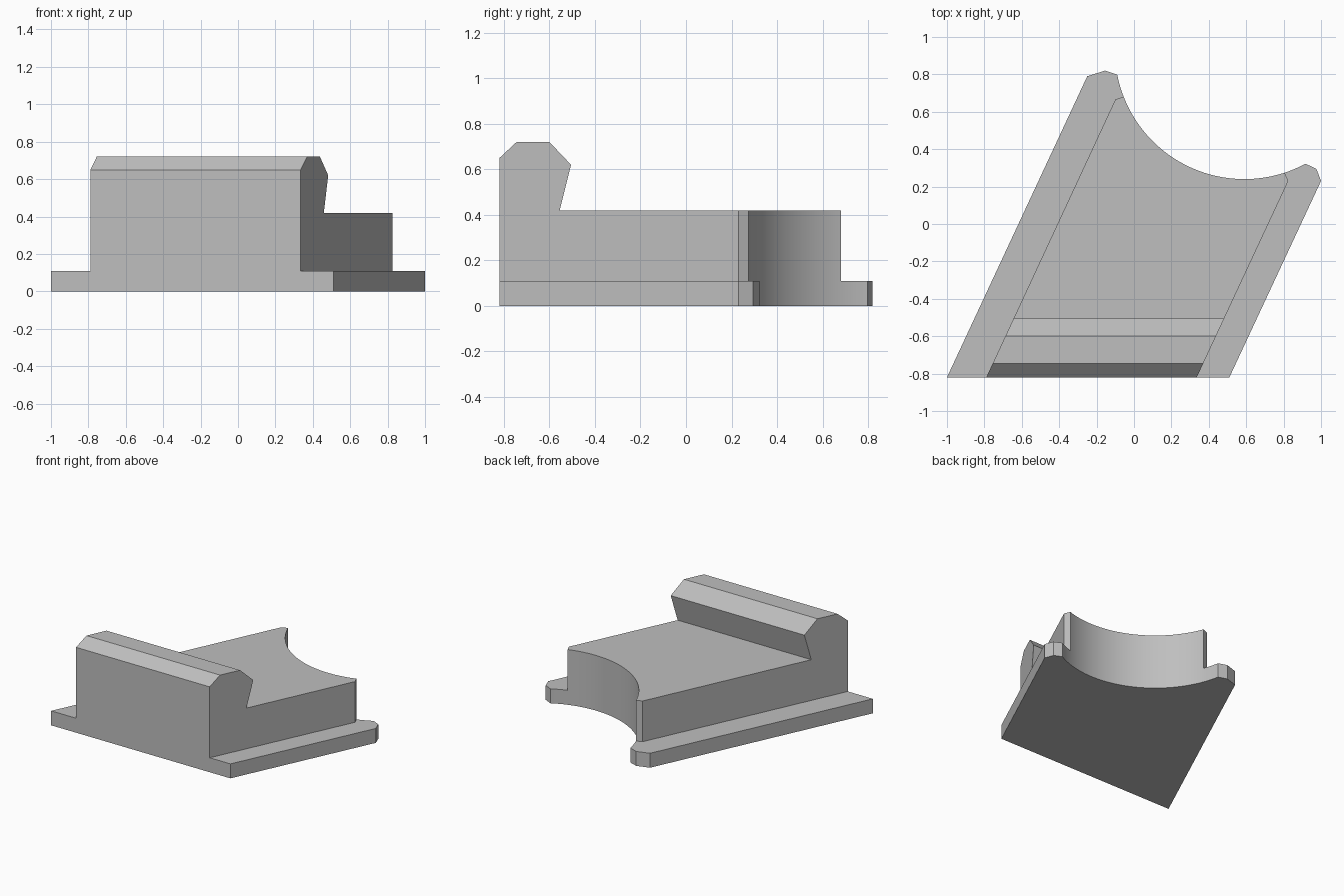
import bpy
import bmesh
from mathutils import Vector

cube = bpy.data.objects.get("Cube")
if cube:
    bpy.data.objects.remove(cube, do_unlink=True)

grey = bpy.data.materials.new("plain grey")
grey.use_nodes = True
COLOUR = (0.52, 0.52, 0.52, 1)
grey.diffuse_color = COLOUR
grey.node_tree.nodes["Principled BSDF"].inputs["Base Color"].default_value = COLOUR


def prism(name, points, depth):
    """Extrude a closed outline of 3D points along the depth vector."""
    bm = bmesh.new()
    face = bm.faces.new([bm.verts.new(p) for p in points])
    grown = bmesh.ops.extrude_face_region(bm, geom=[face])["geom"]
    moved = [v for v in grown if isinstance(v, bmesh.types.BMVert)]
    bmesh.ops.translate(bm, verts=moved, vec=Vector(depth))
    bmesh.ops.recalc_face_normals(bm, faces=bm.faces)
    mesh = bpy.data.meshes.new(name)
    bm.to_mesh(mesh)
    bm.free()
    mesh.materials.append(grey)
    obj = bpy.data.objects.new(name, mesh)
    bpy.context.collection.objects.link(obj)
    return obj


def combine(target, tool, operation):
    """Apply a boolean and discard the tool object."""
    mod = target.modifiers.new(operation.lower(), "BOOLEAN")
    mod.operation, mod.object, mod.solver = operation, tool, "EXACT"
    tool.hide_render = True
    bpy.context.view_layer.objects.active = target
    bpy.ops.object.modifier_apply(modifier=mod.name)
    bpy.data.objects.remove(tool, do_unlink=True)


# Flat slanted base plate with chamfered rear tips
base_plan = [(-1, -0.82), (0.51, -0.82), (1, 0.23), (0.975, 0.295),
             (0.915, 0.323), (-0.035, 0.78), (-0.155, 0.82), (-0.25, 0.79)]
bracket = prism("slanted_bracket", [(x, y, 0) for x, y in base_plan], (0, 0, 0.11))

# Raised body: side profile with front rail, trimmed to the slanted plan
profile = [(-0.82, 0.05), (-0.82, 0.65), (-0.745, 0.72), (-0.6, 0.72),
           (-0.505, 0.62), (-0.555, 0.42), (1, 0.42), (1, 0.05)]
body = prism("raised_body", [(-1.3, y, z) for y, z in profile], (2.6, 0, 0))
body_plan = [(-0.827, -0.9), (0.298, -0.9), (0.825, 0.23), (0.785, 0.32),
             (-0.02, 0.695), (-0.1, 0.665)]
trim = prism("body_trim", [(x, y, -0.1) for x, y in body_plan], (0, 0, 1))
combine(body, trim, "INTERSECT")
combine(bracket, body, "UNION")

# Round scoop cut through the rear
bpy.ops.mesh.primitive_cylinder_add(vertices=160, radius=0.693, depth=2,
                                    location=(0.59, 0.933, 0.3))
scoop = bpy.context.object
scoop.name = "rear_scoop_cutter"
scoop.data.materials.append(grey)
combine(bracket, scoop, "DIFFERENCE")

# Smooth only the scooped wall
bpy.ops.object.select_all(action="DESELECT")
bracket.select_set(True)
bpy.context.view_layer.objects.active = bracket
bpy.ops.object.shade_smooth_by_angle(angle=0.35)
